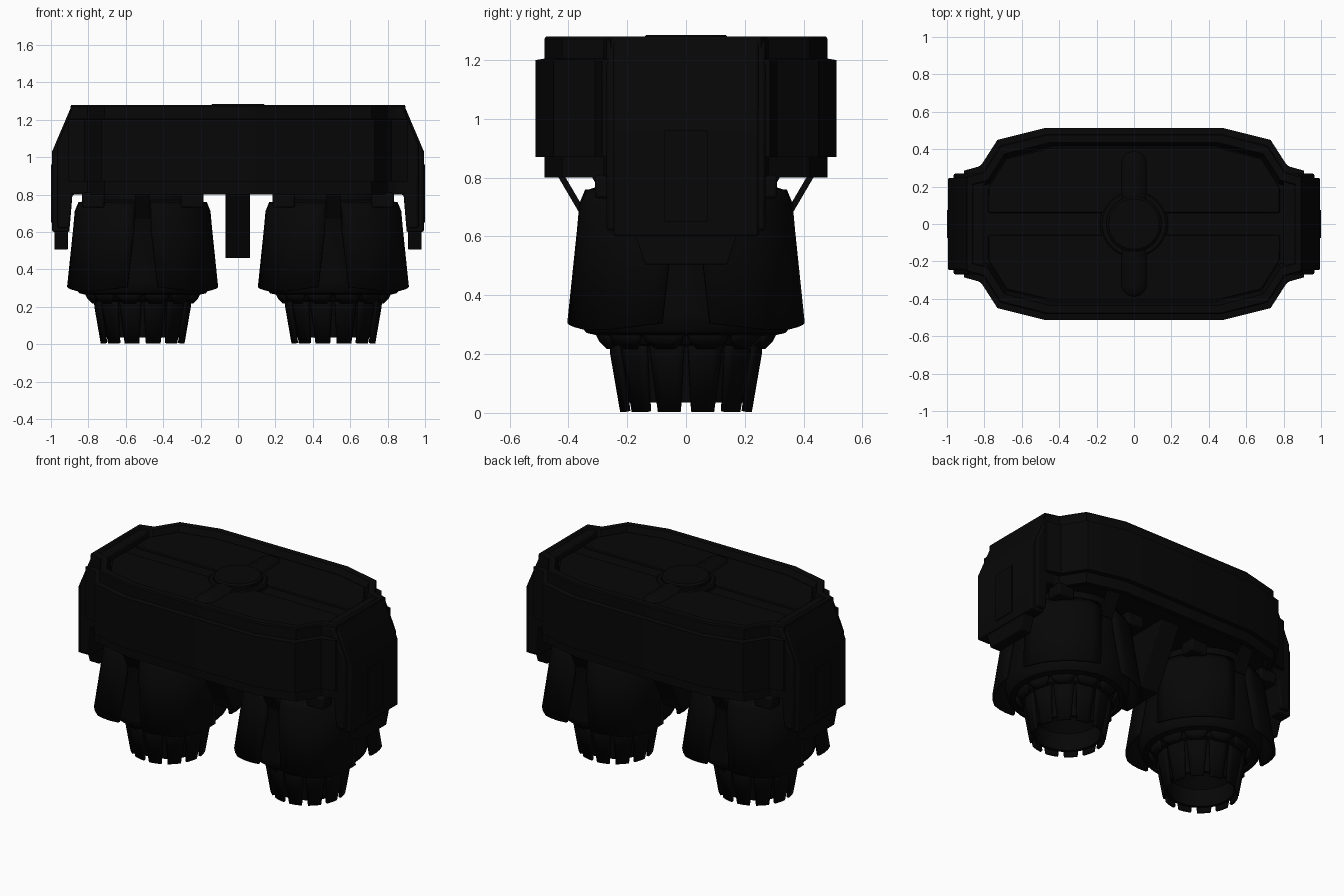
import bpy, bmesh, math
from math import cos, sin, radians, pi

if "Cube" in bpy.data.objects:
    bpy.data.objects.remove(bpy.data.objects["Cube"])

black = bpy.data.materials.new("matte_black")
black.diffuse_color = (0.002, 0.002, 0.002, 1)
black.use_nodes = True
black.node_tree.nodes["Principled BSDF"].inputs["Base Color"].default_value = black.diffuse_color


def finish(name, bm, bevel=0.0, thick=0.0):
    bmesh.ops.remove_doubles(bm, verts=bm.verts, dist=1e-5)
    bmesh.ops.recalc_face_normals(bm, faces=bm.faces)
    me = bpy.data.meshes.new(name)
    bm.to_mesh(me)
    bm.free()
    me.materials.append(black)
    ob = bpy.data.objects.new(name, me)
    bpy.context.collection.objects.link(ob)
    if thick:
        m = ob.modifiers.new("thickness", 'SOLIDIFY')
        m.thickness, m.offset = thick, 0
    if bevel:
        m = ob.modifiers.new("bevel", 'BEVEL')
        m.width, m.segments, m.limit_method = bevel, 2, 'ANGLE'
    bpy.ops.object.select_all(action='DESELECT')
    ob.select_set(True)
    bpy.context.view_layer.objects.active = ob
    bpy.ops.object.shade_smooth_by_angle(angle=radians(32))
    return ob


def skin(bm, rings, closed=True, caps=True):
    """Join successive point rings with quads."""
    vs = [[bm.verts.new(p) for p in r] for r in rings]
    n = len(vs[0])
    for a, b in zip(vs, vs[1:]):
        for i in range(n if closed else n - 1):
            j = (i + 1) % n
            bm.faces.new((a[i], a[j], b[j], b[i]))
    if caps:
        bm.faces.new(vs[0])
        bm.faces.new(vs[-1])


def loft(name, rings, bevel=0.0):
    bm = bmesh.new()
    skin(bm, rings)
    return finish(name, bm, bevel)


def prism_z(name, pts, z0, z1, bevel=0.0):
    return loft(name, [[(x, y, z) for x, y in pts] for z in (z0, z1)], bevel)


def box(name, x0, x1, y0, y1, z0, z1, bevel=0.005):
    return prism_z(name, [(x0, y0), (x1, y0), (x1, y1), (x0, y1)], z0, z1, bevel)


def lathe(name, cx, prof, n=48):
    bm = bmesh.new()
    skin(bm, [[(cx + r * cos(2 * pi * i / n), r * sin(2 * pi * i / n), z)
               for i in range(n)] for r, z in prof], caps=False)
    return finish(name, bm)


# main housing: stepped walls, lip underneath, recessed top
def outline(d):
    q = [(0.91, 0.285), (0.82, 0.31), (0.73, 0.45), (0.48, 0.512)]
    q = [(x - d * 0.5, y - d) for x, y in q]
    return (q + [(-x, y) for x, y in q[::-1]]
            + [(-x, -y) for x, y in q] + [(x, -y) for x, y in q[::-1]])


steps = [(0.08, 0.83), (0.06, 0.80), (0.03, 0.80), (0.03, 0.87), (0, 0.87), (0, 1.20),
         (0.03, 1.205), (0.03, 1.272), (0.036, 1.28), (0.075, 1.28), (0.095, 1.225)]
loft("housing", [[(x, y, z) for x, y in outline(d)] for d, z in steps])

# top panels, leaving a long channel between them
half = [(0.78, 0.06), (0.78, 0.19), (0.68, 0.35), (0.45, 0.405)]
for sy in (-1, 1):
    pts = half + [(-x, y) for x, y in half[::-1]]
    prism_z("top_panel", [(x, sy * y) for x, y in pts], 1.21, 1.25, 0.006)

# hub disc and rounded cross bar
lathe("hub_disc", 0, [(0, 1.285), (0.135, 1.285), (0.148, 1.275), (0.148, 1.22)])
lathe("hub_collar", 0, [(0.145, 1.256), (0.17, 1.256), (0.182, 1.245), (0.182, 1.22)])
bm = bmesh.new()
bmesh.ops.create_uvsphere(bm, u_segments=24, v_segments=12, radius=0.08)
for v in bm.verts:
    v.co.y += 0.32 if v.co.y > 0.001 else (-0.32 if v.co.y < -0.001 else 0)
    v.co.z = 1.22 + v.co.z * 0.72
finish("cross_bar", bm)

# sloped end plates with lower tabs
for s in (-1, 1):
    def side(name, pts, w, bevel=0.006):
        loft(name, [[(s * x, y, z) for x, z in pts] for y in (-w, w)], bevel)
    prof = [(0.80, 1.27), (0.88, 1.27), (0.965, 1.07), (0.965, 0.62), (0.90, 0.62),
            (0.885, 0.80), (0.80, 0.80)]
    side("end_block", prof, 0.27, 0.01)
    side("end_plate", [(0.86, 1.279), (0.888, 1.279), (0.994, 1.03), (0.994, 0.60),
                       (0.90, 0.60), (0.90, 1.0)], 0.247, 0.009)
    x0, x1 = sorted((s * 0.91, s * 0.982))
    loft("end_fin", [[(x0, -w, z), (x1, -w, z), (x1, w, z), (x0, w, z)]
                     for w, z in ((0.14, 0.505), (0.175, 0.61))], 0.004)
    x0, x1 = sorted((s * 0.985, s * 1.0))
    box("end_inset", x0, x1, -0.075, 0.075, 0.65, 0.96, 0)

# tapered fin between the engines
loft("centre_fin", [[(-0.068, -w, z), (0.065, -w, z), (0.065, w, z), (-0.068, w, z)]
                    for w, z in ((0.14, 0.46), (0.20, 0.58), (0.34, 0.84))], 0.005)


def sheet(name, cx, rows, thick):
    bm = bmesh.new()
    skin(bm, [[(cx + x, y, z) for x, y, z in r] for r in rows], closed=False, caps=False)
    return finish(name, bm, thick=thick)


def turn(pts, a):
    return [(x * cos(a) - y * sin(a), x * sin(a) + y * cos(a), z) for x, y, z in pts]


def flap_row(gap, r0, r1, z, lift=0.0):
    """Quarter arc from gap to gap; radius grows from r0 at the edges to r1."""
    a0 = math.asin(gap / r0)
    out = []
    for i in range(9):
        t = i / 8
        a = a0 + (pi / 2 - 2 * a0) * t
        k = min(1, 2.6 * min(t, 1 - t))
        r = r0 + (r1 - r0) * k
        out.append((r * cos(a), r * sin(a), z + lift * k))
    return out


def arc(r, z, a, w, n=4):
    return [(r * cos(a + w * (2 * i / n - 1)), r * sin(a + w * (2 * i / n - 1)), z)
            for i in range(n + 1)]


for cx in (-0.51, 0.51):
    # engine core with hollow bell
    lathe("engine_shell", cx, [(0, 0.83), (0.30, 0.83), (0.30, 0.77), (0.33, 0.76), (0.35, 0.735),
                               (0.352, 0.65), (0.348, 0.64), (0.365, 0.34), (0.352, 0.288),
                               (0.338, 0.272), (0.295, 0.262), (0.278, 0.235), (0.25, 0.225),
                               (0.215, 0.035), (0.195, 0.035), (0.20, 0.15), (0.10, 0.24),
                               (0, 0.24)])
    for k in range(4):
        # flared corner flaps
        rows = [flap_row(0.04, 0.338, 0.345, 0.757),
                flap_row(0.045, 0.358, 0.370, 0.71),
                flap_row(0.045, 0.366, 0.384, 0.62),
                flap_row(0.08, 0.404, 0.434, 0.305, -0.022)]
        sheet("corner_flap", cx, [turn(r, k * pi / 2) for r in rows], 0.016)
        # mounting clamps under the housing
        a, b = (1 if k in (0, 3) else -1), (1 if k < 2 else -1)
        x, y = cx + a * 0.265, b * 0.26
        box("clamp", x - 0.06, x + 0.06, y - 0.05, y + 0.05, 0.73, 0.81, 0.01)
    for k in range(12):
        # exhaust petals and the scalloped seal above them
        t = radians(15 + 30 * k)
        sheet("exhaust_petal", cx, [arc(0.254, 0.25, t, 0.24), arc(0.25, 0.20, t, 0.23),
                                    arc(0.217, 0.005, t, 0.18)], 0.016)
        sheet("seal_scallop", cx, [arc(0.305, 0.275, t, 0.24), arc(0.29, 0.245, t, 0.22),
                                   arc(0.268, 0.222, t, 0.13)], 0.012)
    # thin diagonal straps
    for sy in (-1, 1):
        loft("strap", [[(cx - 0.04, sy * (y - 0.012), z), (cx + 0.04, sy * (y - 0.012), z),
                        (cx + 0.04, sy * (y + 0.012), z), (cx - 0.04, sy * (y + 0.012), z)]
                       for y, z in ((0.345, 0.67), (0.43, 0.815))])
